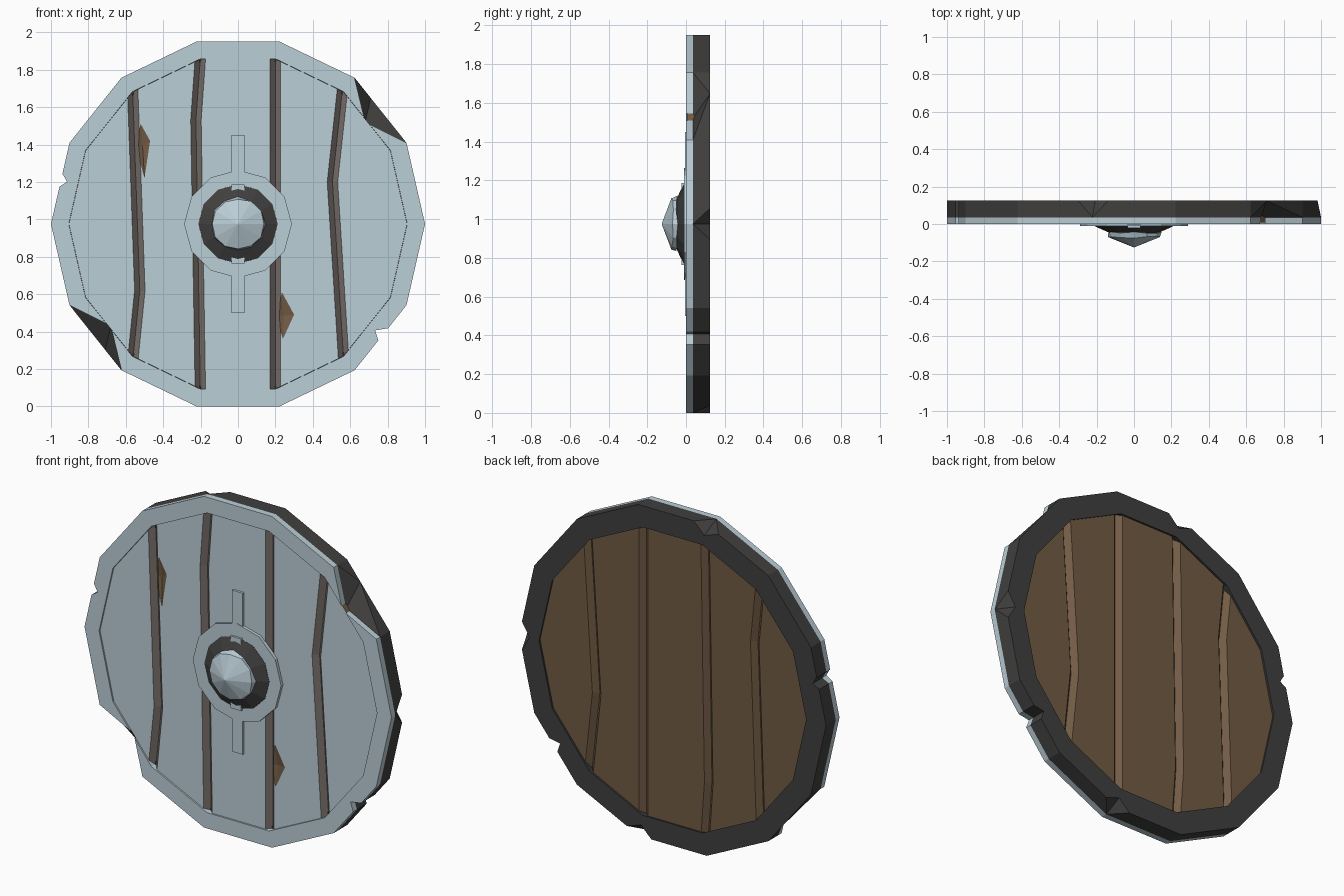
import bpy, bmesh, math, random

if "Cube" in bpy.data.objects:
    bpy.data.objects.remove(bpy.data.objects["Cube"])

random.seed(4)
CZ = 0.975  # height of the shield centre


def material(name, rgb):
    m = bpy.data.materials.new(name)
    m.diffuse_color = (*rgb, 1)
    m.use_nodes = True
    m.node_tree.nodes["Principled BSDF"].inputs["Base Color"].default_value = m.diffuse_color
    return m


PAINT = material("pale_blue_grey", (0.50, 0.62, 0.68))
DARK = material("dark_iron", (0.052, 0.050, 0.049))
WOOD = material("brown_wood", (0.165, 0.105, 0.058))
WORN = material("worn_grey_wood", (0.20, 0.17, 0.152))


def finish(bm, name, mat):
    bmesh.ops.recalc_face_normals(bm, faces=bm.faces)
    me = bpy.data.meshes.new(name)
    bm.to_mesh(me)
    bm.free()
    me.materials.append(mat)
    ob = bpy.data.objects.new(name, me)
    bpy.context.collection.objects.link(ob)
    return ob


def lathe(name, profile, n, mat, ring=False, jitter=0.0):
    """Spin (radius, y) points round the shield axis; ring=True closes the profile."""
    bm = bmesh.new()
    rows = []
    for r, y in profile:
        row = []
        for i in range(n):
            a = 2 * math.pi * i / n
            j = random.uniform(-jitter, jitter) if r > 0.11 else 0
            rr = r + j
            row.append(bm.verts.new((rr * math.cos(a), y + j, CZ + rr * math.sin(a))))
        rows.append(row)
    pairs = list(zip(rows, rows[1:]))
    if ring:
        pairs.append((rows[-1], rows[0]))
    else:
        bm.faces.new(rows[0])
        bm.faces.new(rows[-1])
    for a, b in pairs:
        for i in range(n):
            k = (i + 1) % n
            bm.faces.new((a[i], a[k], b[k], b[i]))
    return finish(bm, name, mat)


def hull(name, pts, mat):
    bm = bmesh.new()
    for p in pts:
        bm.verts.new(p)
    bmesh.ops.convex_hull(bm, input=bm.verts)
    return finish(bm, name, mat)


def groove(path, y_top, y_tip, mat):
    """V-shaped cutter following a crooked (x, z) path."""
    bm = bmesh.new()
    w, rows = 0.056, []
    for x, z in path:
        rows.append([bm.verts.new(p) for p in
                     ((x - w, y_top, z), (x, y_tip, z), (x + w, y_top, z))])
    bm.faces.new(rows[0])
    bm.faces.new(rows[-1])
    for a, b in zip(rows, rows[1:]):
        for i in range(3):
            k = (i + 1) % 3
            bm.faces.new((a[i], a[k], b[k], b[i]))
    return finish(bm, "groove_cutter", mat)


def cut(target, cutters):
    bpy.context.view_layer.objects.active = target
    for c in cutters:
        c.hide_render = True
        m = target.modifiers.new("cut", 'BOOLEAN')
        m.operation, m.solver, m.object = 'DIFFERENCE', 'EXACT', c
        m.material_mode = 'TRANSFER'
        bpy.ops.object.modifier_apply(modifier=m.name)


def one_colour(ob, mat):
    ob.data.materials.clear()
    ob.data.materials.append(mat)
    for p in ob.data.polygons:
        p.material_index = 0


def out(x, z, s):
    return x * s, CZ + (z - CZ) * s


# Wooden body: painted front, bare back
planks = lathe("planks", [(0.904, 0.008), (0.904, 0.11)], 14, WOOD)
planks.data.materials.append(PAINT)
for p in planks.data.polygons:
    p.material_index = 1 if p.normal.y < -0.9 else 0

# Gaps between planks, on front and back
paths = [
    [(-0.567, 1.80), (-0.525, 0.62), (-0.57, 0.17)],
    [(-0.195, 1.95), (-0.225, 1.53), (-0.20, 0.0)],
    [(0.20, 1.95), (0.20, 0.0)],
    [(0.57, 1.80), (0.505, 1.20), (0.57, 0.17)],
]
tools = []
for path in paths:
    tools.append(groove(path, -0.022, 0.038, WORN))
    tools.append(groove([(x, 2 * CZ - z) for x, z in path], 0.14, 0.08, WOOD))

# Diamond chips showing bare wood
for shape in ([(-0.52, 1.51), (-0.47, 1.42), (-0.50, 1.22), (-0.55, 1.40)],
              [(0.235, 0.61), (0.30, 0.49), (0.24, 0.36), (0.20, 0.48)]):
    mx, mz = sum(p[0] for p in shape) / 4, sum(p[1] for p in shape) / 4
    pts = [(x, y, z) for x, z in shape for y in (-0.02, 0.009)]
    tools.append(hull("chip_cutter", pts + [(mx, 0.022, mz)], WOOD))
cut(planks, tools)

# Rim: pale front band and dark back hoop
band = lathe("rim_front_band", [(1, 0), (1, 0.035), (0.905, 0.035), (0.905, 0)],
             14, PAINT, ring=True)
hoop = lathe("rim_hoop", [(1, 0.035), (1, 0.125), (0.87, 0.125), (0.89, 0.035)],
             14, DARK, ring=True)

# Large sword cuts on opposite sides of the rim
rim_tools = []
for s in (1, -1):
    a, b, q = (0.623, 1.757), (0.901, 1.409), (0.68, 1.52)
    pts = [(x, y, z) for x, z in (a, b, q, out(*a, 1.1), out(*b, 1.1))
           for y in (-0.05, 0.036)]
    pts.append((0.71, 0.125, 1.65))
    rim_tools.append(hull("slash_cutter",
                          [(s * x, y, CZ + s * (z - CZ)) for x, y, z in pts], DARK))

# Small notches through the edge
for shape in ([(-0.936, 1.24), (-0.914, 1.2), (-1.05, 1.115), (-1.05, 1.25)],
              [(0.733, 0.406), (0.80, 0.417), (0.90, 0.434), (0.77, 0.295)]):
    rim_tools.append(hull("notch_cutter",
                          [(x, y, z) for x, z in shape for y in (-0.1, 0.2)], DARK))

# Dents on three rear corners
corner_tools = []
for k in (0, 4, 11):
    a = 2 * math.pi * k / 14

    def polar(r, da, y):
        return (r * math.cos(a + da), y, CZ + r * math.sin(a + da))
    corner_tools.append(hull("dent_cutter", [
        polar(1, 0, 0.036), polar(0.985, 0.085, 0.126), polar(0.985, -0.085, 0.126),
        polar(0.93, 0, 0.126), polar(1.1, 0, 0.126)], DARK))

cut(band, rim_tools)
cut(hoop, rim_tools + corner_tools)
one_colour(band, PAINT)
one_colour(hoop, DARK)
for c in tools + rim_tools + corner_tools:
    bpy.data.objects.remove(c)

# Central boss: flat ring, dark dome and pale pointed cap
lathe("boss_ring", [(0.288, -0.01), (0.288, 0.012), (0.19, 0.012), (0.19, -0.01)],
      12, PAINT, ring=True)
lathe("boss_dome", [(0.215, 0.012), (0.212, -0.011), (0.125, -0.05)], 12, DARK)
lathe("boss_cap", [(0.105, -0.040), (0.143, -0.047), (0.138, -0.070), (0.002, -0.125)],
      12, PAINT, jitter=0.006)


def box(name, z0, z1, y0, y1):
    hull(name, [(x, y, z) for x in (-0.035, 0.035) for y in (y0, y1) for z in (z0, z1)], PAINT)


# Vertical strap behind the boss, with the tabs that show through the dome
for s, name in ((1, "upper"), (-1, "lower")):
    z0, z1 = sorted((CZ + s * 0.2, CZ + s * 0.475))
    box(name + "_strap", z0, z1, -0.006, 0.012)
    z0, z1 = sorted((CZ + s * 0.17, CZ + s * 0.212))
    box(name + "_strap_tab", z0, z1, -0.022, 0.0)
